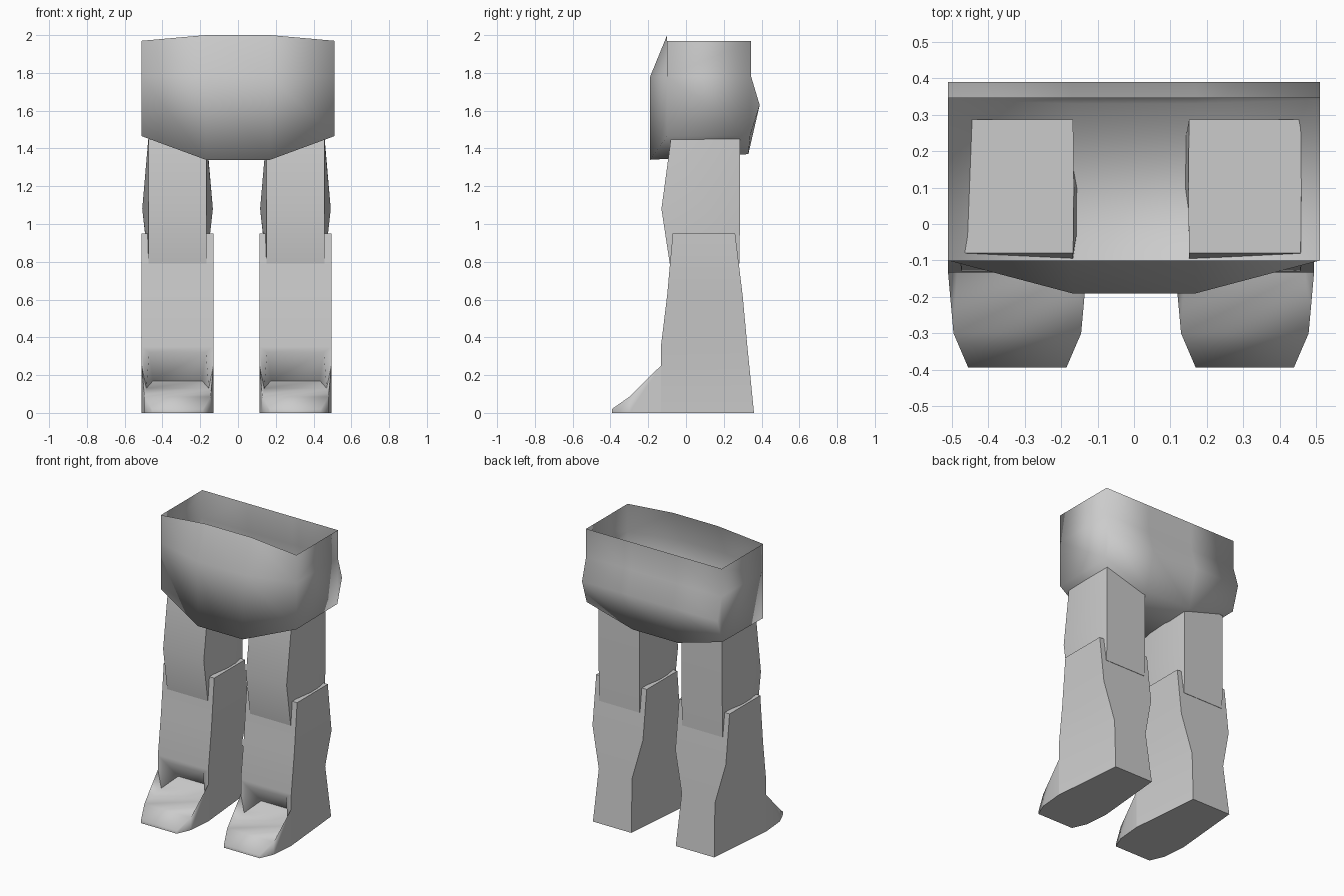
import bpy, bmesh

cube = bpy.data.objects.get("Cube")
if cube:
    bpy.data.objects.remove(cube, do_unlink=True)

grey = bpy.data.materials.new("plain_grey")
grey.use_nodes = True
COLOUR = (0.6, 0.6, 0.6, 1)
grey.diffuse_color = COLOUR
grey.node_tree.nodes["Principled BSDF"].inputs["Base Color"].default_value = COLOUR


def finish(bm, name, x=0.0, angle=3.1):
    """Turn a bmesh into a smooth shaded object."""
    bmesh.ops.remove_doubles(bm, verts=bm.verts, dist=0.0005)
    bmesh.ops.recalc_face_normals(bm, faces=bm.faces)
    mesh = bpy.data.meshes.new(name)
    bm.to_mesh(mesh)
    bm.free()
    mesh.materials.append(grey)
    ob = bpy.data.objects.new(name, mesh)
    ob.location.x = x
    bpy.context.collection.objects.link(ob)
    bpy.ops.object.select_all(action="DESELECT")
    ob.select_set(True)
    bpy.context.view_layer.objects.active = ob
    bpy.ops.object.shade_smooth_by_angle(angle=angle)
    return ob


def face(bm, *points):
    return bm.faces.new([bm.verts.new(p) for p in points])


def loft(bm, rings, closed=True, skip=()):
    """Bridge rings of points; skip holds (band, side) pairs to leave open."""
    loops = [[bm.verts.new(p) for p in ring] for ring in rings]
    n = len(loops[0])
    for b, (lo, hi) in enumerate(zip(loops, loops[1:])):
        for i in range(n if closed else n - 1):
            if (b, i) not in skip:
                j = (i + 1) % n
                bm.faces.new((lo[i], lo[j], hi[j], hi[i]))
    return loops


# Hips: open-topped tub, lofted across x from an end and a middle profile
end = [(-.10, 1.97), (-.10, 1.78), (-.10, 1.465), (.34, 1.47),
       (.39, 1.63), (.345, 1.78), (.345, 1.97)]
middle = [(-.10, 2.0), (-.19, 1.78), (-.19, 1.34), (.33, 1.37),
          (.39, 1.63), (.345, 1.78), (.345, 1.97)]
bm = bmesh.new()
sections = [(-.51, end), (-.17, middle), (.17, middle), (.51, end)]
loops = loft(bm, [[(x, y, z) for y, z in prof] for x, prof in sections], closed=False)
for loop in (loops[0], loops[-1]):
    bm.faces.new(loop)
finish(bm, "hips")


def upper_leg(name, x):
    # six-sided column, bulging at the knee on the front and sides
    rings = []
    for z, front, back, bulge in ((1.45, -.08, .287, .155), (1.08, -.13, .287, .187),
                                  (.79, -.086, .282, .155)):
        rings.append([(-.153, front, z), (.153, front, z), (bulge, .1, z),
                      (.153, back, z), (-.153, back, z), (-bulge, .1, z)])
    bm = bmesh.new()
    loops = loft(bm, rings)
    bm.faces.new(loops[0])
    bm.faces.new(loops[-1])
    finish(bm, name, x, 1.4)


def lower_leg(name, x):
    # four-sided shin that narrows above the heel
    rings = []
    for z, front, back, half in ((.95, -.07, .26, .19), (.62, -.1, .3, .19),
                                 (.35, -.133, .325, .125), (0, -.133, .36, .145)):
        rings.append([(-.19, front, z), (.19, front, z), (half, back, z), (-half, back, z)])
    bm = bmesh.new()
    loops = loft(bm, rings, skip={(2, 0)})
    bm.faces.new(loops[0])
    bm.faces.new(loops[-1])

    # instep notch and foot, as points mirrored to both sides
    ankle, rim, base = (.19, -.133, .35), (.19, -.133, .25), (.19, -.133, 0)
    lip, root, inner = (.15, -.133, .32), (.165, -.133, .13), (.13, 0, .17)
    ball, ball_base = (.175, -.3, .085), (.175, -.3, 0)
    toe, toe_base = (.135, -.393, .02), (.135, -.393, 0)

    def mirrored(p):
        return (-p[0], p[1], p[2])

    strip = [ankle, lip, inner, root, ball, toe, toe_base, ball_base, base]
    for a, b in zip(strip, strip[1:]):
        face(bm, a, b, mirrored(b), mirrored(a))
    sides = [(ankle, rim, root, lip), (lip, root, inner), (rim, ball, root),
             (rim, base, ball_base, ball), (ball, ball_base, toe_base, toe)]
    for side in sides:
        face(bm, *side)
        face(bm, *[mirrored(p) for p in side])
    finish(bm, name, x, 1.4)


for side, x in (("right", -.32), ("left", .304)):
    upper_leg(side + "_upper_leg", x)
    lower_leg(side + "_lower_leg_and_foot", x)
